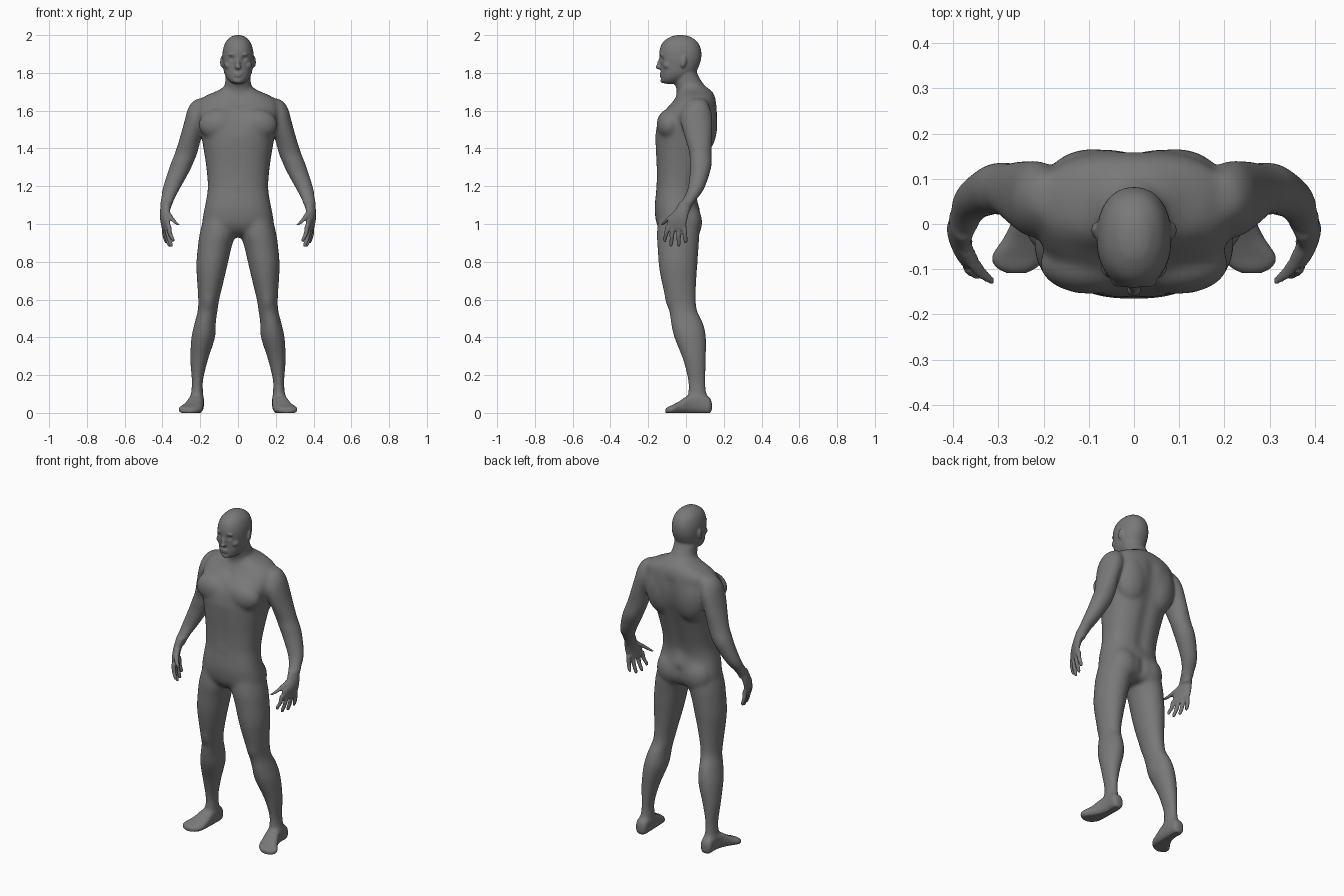
import bpy, bmesh, math
from mathutils import Vector, Matrix

bm = bmesh.new()


def spline(rows, steps=5):
    """Catmull-Rom interpolation through rows of numbers."""
    out = []
    for i in range(len(rows) - 1):
        a, b = rows[max(i - 1, 0)], rows[i]
        c, d = rows[i + 1], rows[min(i + 2, len(rows) - 1)]
        for k in range(steps):
            t = k / steps
            out.append([0.5 * (2 * q + (r - p) * t + (2 * p - 5 * q + 4 * r - s) * t * t
                               + (3 * q - p - 3 * r + s) * t ** 3)
                        for p, q, r, s in zip(a, b, c, d)])
    return out + [list(rows[-1])]


def loft(rows, axis='z', power=2.0, rot=0.0, sides=(1, -1), n=32):
    """Rows are (x, y, z, half width, half depth); rings lie across the axis."""
    for side in sides:
        rings = []
        for x, y, z, w, d in spline(rows):
            ring = []
            for i in range(n):
                c, s = math.cos(math.tau * i / n), math.sin(math.tau * i / n)
                a = math.copysign(abs(c) ** (2 / power), c) * max(w, 0.002)
                b = math.copysign(abs(s) ** (2 / power), s) * max(d, 0.002)
                a, b = a * math.cos(rot) - b * math.sin(rot), a * math.sin(rot) + b * math.cos(rot)
                p = (x + a, y + b, z) if axis == 'z' else (x + a, y, z + b)
                ring.append(bm.verts.new((p[0] * side, p[1], p[2])))
            rings.append(ring)
        for r0, r1 in zip(rings, rings[1:]):
            for i in range(n):
                j = (i + 1) % n
                bm.faces.new((r0[i], r0[j], r1[j], r1[i]))
        bm.faces.new(rings[0])
        bm.faces.new(rings[-1])


def blob(x, y, z, rx, ry, rz, tilt=0.0):
    """Mirrored ellipsoid, tilted about the x axis."""
    for side in ((1, -1) if x else (1,)):
        m = (Matrix.Translation((x * side, y, z)) @ Matrix.Rotation(tilt, 4, 'X')
             @ Matrix.Diagonal((rx, ry, rz, 1)))
        bmesh.ops.create_uvsphere(bm, u_segments=24, v_segments=16, radius=1, matrix=m)


# torso: height, front, back, half width
torso = [(1.73, -.035, .10, .07), (1.705, -.04, .135, .11), (1.682, -.05, .15, .165),
         (1.65, -.07, .16, .208), (1.60, -.115, .167, .218), (1.55, -.147, .168, .212),
         (1.48, -.163, .158, .198), (1.40, -.162, .132, .183), (1.30, -.157, .10, .168),
         (1.20, -.157, .072, .16), (1.13, -.163, .062, .168), (1.07, -.166, .074, .18),
         (1.00, -.155, .082, .188), (.955, -.125, .065, .15), (.93, -.08, .03, .05)]
loft([(0, (f + b) / 2, z, w, (b - f) / 2) for z, f, b, w in torso], power=2.4, sides=(1,))
blob(.095, -.088, 1.525, .115, .068, .085)    # chest muscles
blob(.09, .085, 1.53, .11, .082, .16)         # shoulder blades
blob(.085, .012, 1.01, .09, .074, .10)        # buttocks

# neck and head
loft([(0, -.01, 1.86, .06, .06), (0, -.003, 1.80, .066, .062), (0, .012, 1.75, .068, .074),
      (0, .035, 1.71, .08, .085), (0, .05, 1.66, .10, .10)], sides=(1,))
loft([(0, -.03, 2.0, .012, .015), (0, -.03, 1.992, .036, .05), (0, -.03, 1.965, .064, .09),
      (0, -.03, 1.925, .079, .109), (0, -.03, 1.88, .083, .111), (0, -.032, 1.84, .080, .102),
      (0, -.042, 1.80, .073, .091), (0, -.062, 1.77, .058, .070), (0, -.08, 1.75, .038, .045),
      (0, -.085, 1.742, .015, .02)], power=2.2, sides=(1,))
blob(0, -.139, 1.85, .010, .014, .034, -.25)  # nose bridge
blob(0, -.145, 1.831, .017, .016, .012)       # nose tip
blob(.028, -.128, 1.897, .024, .013, .009)    # brows
blob(.047, -.098, 1.84, .026, .023, .022)     # cheekbones
blob(0, -.131, 1.796, .024, .010, .006)       # upper lip
blob(0, -.130, 1.784, .021, .010, .006)       # lower lip
blob(0, -.120, 1.759, .026, .016, .014)       # chin
blob(.085, -.014, 1.858, .010, .016, .031, -.2)   # ears

# arms
loft([(.185, .06, 1.665, .02, .03), (.197, .06, 1.65, .042, .05), (.207, .056, 1.61, .059, .074),
      (.218, .055, 1.56, .062, .086), (.246, .064, 1.475, .057, .076), (.273, .076, 1.38, .06, .06),
      (.293, .078, 1.33, .06, .06), (.313, .075, 1.28, .058, .055), (.356, .05, 1.18, .046, .044),
      (.378, .005, 1.11, .032, .036), (.384, -.015, 1.07, .024, .036)])

# hands, fingers and thumbs
loft([(.380, -.002, 1.115, .027, .034), (.388, -.025, 1.06, .023, .042),
      (.386, -.045, 1.02, .019, .054), (.381, -.052, .98, .014, .053),
      (.379, -.053, .965, .010, .044)], rot=-.35)
for bx, by, tx, ty, tz in [(.366, -.097, .343, -.112, .908), (.378, -.069, .353, -.079, .882),
                           (.386, -.038, .364, -.039, .882), (.392, -.009, .379, -.002, .90)]:
    loft([(bx, by, .99, .013, .013), ((bx + tx) / 2 + .005, (by + ty) / 2, (.99 + tz) / 2, .012, .012),
          (tx + .003, ty, tz + .012, .0105, .0105), (tx, ty, tz - .003, .006, .006)], n=14)
loft([(.38, -.04, 1.07, .018, .02), (.352, -.09, 1.03, .014, .016), (.332, -.113, 1.008, .013, .013),
      (.312, -.128, .993, .009, .009)], n=16)

# legs
loft([(.09, -.04, 1.12, .06, .07), (.097, -.042, 1.04, .082, .10), (.108, -.042, .95, .095, .113),
      (.123, -.042, .88, .09, .109), (.138, -.042, .785, .083, .103), (.146, -.038, .70, .071, .093),
      (.155, -.027, .60, .056, .08), (.161, -.014, .54, .053, .074), (.173, .004, .48, .056, .085),
      (.184, .022, .40, .063, .085), (.206, .045, .28, .047, .061), (.215, .057, .17, .030, .047),
      (.216, .06, .11, .032, .048), (.217, .065, .05, .034, .05)])

# feet
loft([(.219, .137, .035, .015, .018), (.219, .122, .04, .033, .044), (.218, .07, .055, .038, .06),
      (.223, .02, .047, .042, .052), (.236, -.03, .03, .052, .035), (.253, -.07, .019, .061, .024),
      (.26, -.095, .014, .047, .018), (.26, -.109, .011, .022, .011)], axis='y', power=2.5)

bmesh.ops.recalc_face_normals(bm, faces=bm.faces)
mesh = bpy.data.meshes.new("body")
bm.to_mesh(mesh)
bm.free()
body = bpy.data.objects.new("body", mesh)
bpy.context.collection.objects.link(body)

# fuse all parts into one skin
remesh = body.modifiers.new("fuse", 'REMESH')
remesh.mode = 'VOXEL'
remesh.voxel_size = .006
graph = bpy.context.evaluated_depsgraph_get()
skin = bpy.data.meshes.new_from_object(body.evaluated_get(graph))
body.modifiers.clear()
body.data = skin
skin.name = "body"

# soft sculpt grooves and bumps: x, y (side), z, half height, radius, push in y
brushes = [(.032, -1, 1.876, 0, .013, .011),    # eye sockets
           (0, -1, 1.53, .04, .02, .007),       # breastbone
           (0, -1, 1.34, .10, .02, .004),       # belly line
           (0, 1, 1.38, .22, .035, -.012),      # spine
           (0, 1, 1.0, .035, .018, -.016),      # between buttocks
           (0, -1, 1.635, 0, .025, .009),       # throat hollow
           (.155, -1, .58, .01, .03, -.006),    # kneecaps
           (0, -1, 1.16, 0, .012, .004)]        # navel
soft = body.vertex_groups.new(name="soft")
soft_ids = []
for v in skin.vertices:
    x, y, z = v.co
    for bx, side, bz, half, radius, amount in brushes:
        dz = max(0, abs(z - bz) - half)
        if (y - .02) * side > 0 and dz < 2.5 * radius:
            v.co.y += amount * math.exp(-((abs(x) - bx) ** 2 + dz * dz) / radius ** 2)
    v.co.z = max(z, 0)
    if .08 < z < 1.74 and not (abs(x) > .29 and z < 1.12):
        soft_ids.append(v.index)
soft.add(soft_ids, 1.0, 'REPLACE')

# blend muscles broadly, face, hands and feet lightly
for name, count, group in (("blend", 45, "soft"), ("polish", 3, "")):
    mod = body.modifiers.new(name, 'SMOOTH')
    mod.factor, mod.iterations, mod.vertex_group = .5, count, group
skin.shade_smooth()

grey = bpy.data.materials.new("dark_grey")
grey.diffuse_color = (.19, .19, .19, 1)
skin.materials.clear()
skin.materials.append(grey)
